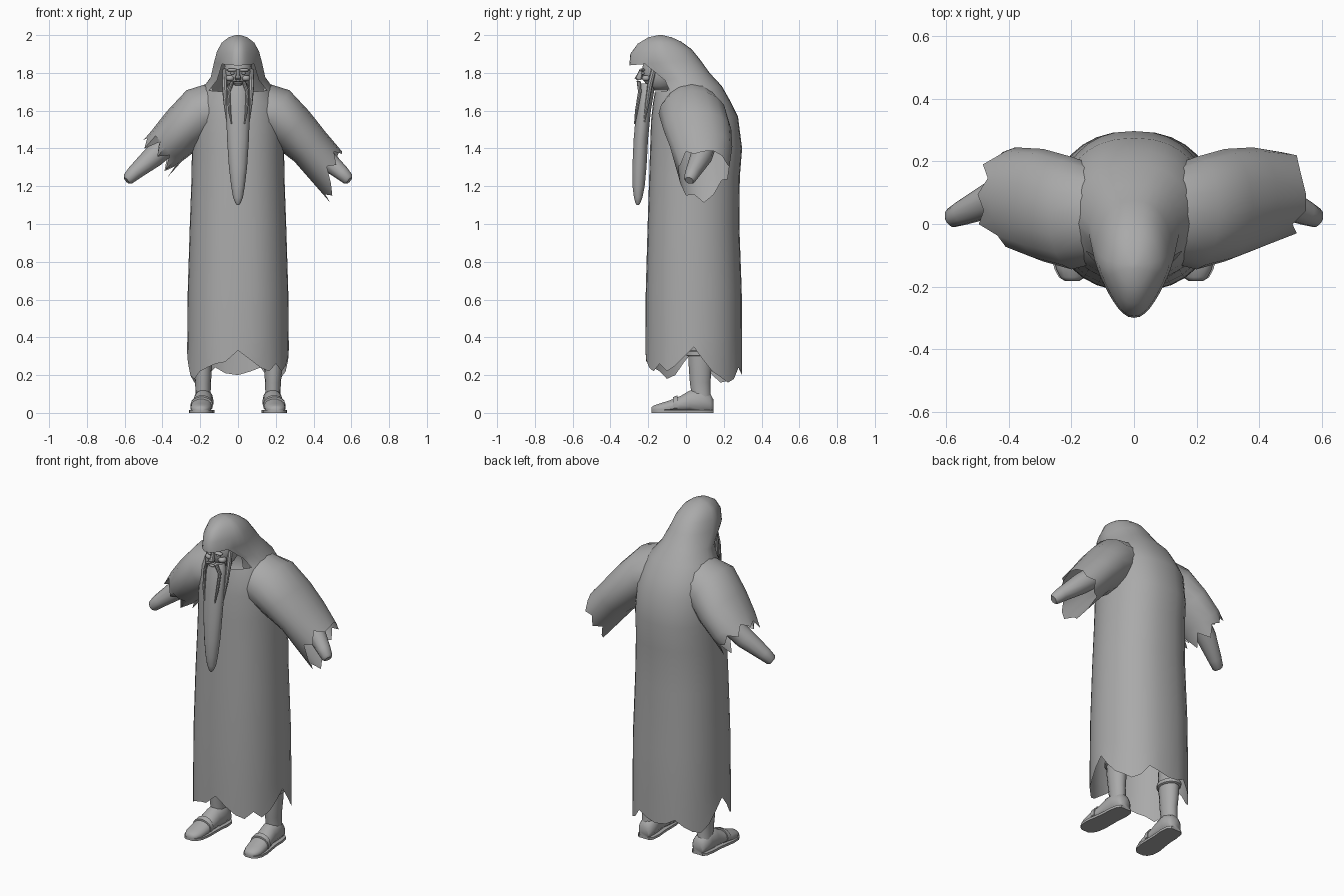
import bpy, bmesh, math
from mathutils import Vector

grey = bpy.data.materials.new("plain grey")
grey.diffuse_color = (0.4, 0.4, 0.4, 1)


def loft(name, rings, cap_start=False, cap_end=False, skip=None, angle=40):
    """Skin a list of equally long point rings; skip(row, column) leaves a hole."""
    bm = bmesh.new()
    rows = [[bm.verts.new(p) for p in r] for r in rings]
    n = len(rows[0])
    for r in range(len(rows) - 1):
        for i in range(n):
            if skip and skip(r, i):
                continue
            j = (i + 1) % n
            bm.faces.new((rows[r][i], rows[r][j], rows[r + 1][j], rows[r + 1][i]))
    if cap_start:
        bm.faces.new(rows[0][::-1])
    if cap_end:
        bm.faces.new(rows[-1])
    bmesh.ops.recalc_face_normals(bm, faces=bm.faces)
    me = bpy.data.meshes.new(name)
    bm.to_mesh(me)
    bm.free()
    me.materials.append(grey)
    me.shade_smooth()
    me.set_sharp_from_angle(angle=math.radians(angle))
    ob = bpy.data.objects.new(name, me)
    bpy.context.collection.objects.link(ob)
    return ob


def oval(c, u, v, n=12):
    """Ring around c spanned by half axes u and v."""
    c, u, v = Vector(c), Vector(u), Vector(v)
    return [c + u * math.cos(2 * math.pi * i / n) + v * math.sin(2 * math.pi * i / n)
            for i in range(n)]


def tube(name, path, n=10, **kw):
    """Round tube through (point, radius) pairs."""
    pts = [Vector(p) for p, r in path]
    d = (pts[-1] - pts[0]).normalized()
    u = d.cross(Vector((0, 1, 0.01))).normalized()
    v = d.cross(u)
    return loft(name, [oval(p, u * r, v * r, n) for p, r in path], True, True, **kw)


def ellipsoid(name, c, r, n=16):
    rings = []
    for k in range(1, n // 2):
        a = math.pi * k / (n // 2)
        z, s = -math.cos(a) * r[2], math.sin(a)
        rings.append(oval((c[0], c[1], c[2] + z), (r[0] * s, 0, 0), (0, r[1] * s, 0), n))
    return loft(name, rings, True, True, angle=60)


# Robe and hood: tilted rings of half width, front y, front z, back y, back z, front taper
SEG = 32


def robe_ring(w, yf, zf, yb, zb, taper):
    ring = []
    for i in range(SEG):
        t = 2 * math.pi * i / SEG
        s, c = math.sin(t), math.cos(t)
        x = w * math.copysign(abs(s) ** 0.85, s) * (1 - taper * max(0, c))
        f = (1 - c) / 2
        ring.append(Vector((x, yf + (yb - yf) * f, zf + (zb - zf) * f)))
    return ring


hem = [.33, .28, .24, .22, .26, .22, .25, .30, .35, .28, .22, .19, .16, .18, .24, .22,
       .20, .21, .24, .20, .17, .16, .20, .27, .33, .27, .20, .18, .22, .24, .26, .27]
profile = [
    (.27, -.215, .25, .297, .25, 0),
    (.268, -.215, .40, .297, .40, 0),
    (.266, -.213, .65, .295, .65, 0),
    (.255, -.203, 1.0, .282, 1.0, 0),
    (.246, -.195, 1.25, .285, 1.25, 0),
    (.244, -.190, 1.4, .297, 1.4, 0),
    (.24, -.185, 1.55, .275, 1.57, 0),
    (.22, -.175, 1.64, .235, 1.65, 0),
    (.19, -.165, 1.70, .19, 1.73, .1),
    (.145, -.180, 1.75, .125, 1.80, .2),
    (.127, -.300, 1.84, .075, 1.87, .4),
    (.112, -.295, 1.90, .03, 1.925, .4),
    (.086, -.255, 1.955, -.025, 1.965, .35),
    (.05, -.20, 1.988, -.075, 1.988, .2),
    (.012, -.145, 2.0, -.125, 2.0, 0),
]
rings = [robe_ring(*p) for p in profile]
for p, z in zip(rings[0], hem):
    p.z = z
loft("hooded_robe", rings, cap_end=True,
     skip=lambda r, i: r in (8, 9) and (i < 5 or i >= SEG - 5))

# Sleeves: x, y, z, depth radius, height radius, height direction; ragged cuffs
sleeve = [
    (.10, .03, 1.60, .15, .155, .3, .95),
    (.20, .035, 1.585, .18, .145, .5, .85),
    (.29, .06, 1.50, .18, .13, .68, .73),
    (.38, .08, 1.41, .165, .115, .7, .7),
]
right_cuff = [.0, .03, .0, -.01, .0, .01, -.03, .03, .0, .08, .13, .10, .15, .10, .02, .05]
left_cuff = [.0, -.03, .01, -.04, .0, -.02, .03, -.05, .01, -.04, .03, -.03, .05, -.02, .04, -.02]
for side, cuff, name, end in ((1, right_cuff, "right", (.47, 1.305)),
                              (-1, left_cuff, "left", (.42, 1.365))):
    rs = [oval((side * x, y, z), (0, ry, 0), (side * dx * rz, 0, dz * rz), 16)
          for x, y, z, ry, rz, dx, dz in sleeve]
    last = oval((side * end[0], .095, end[1]), (0, .135, 0), (side * .08, 0, .08), 16)
    rs.append([p + Vector((side * .66, 0, -.75)) * k for p, k in zip(last, cuff)])
    loft(name + "_sleeve", rs)

    # Forearm tapering to a blunt hand
    tube(name + "_arm", [((side * .34, .11, 1.45), .062), ((side * .45, .08, 1.355), .058),
                         ((side * .55, .035, 1.27), .04), ((side * .583, .02, 1.238), .032),
                         ((side * .59, .017, 1.23), .022)])

    # Leg with rolled cuff
    loft(name + "_leg", [oval((side * x, y, z), (rx, 0, 0), (0, ry, 0), 14) for x, y, z, rx, ry in
                         ((.185, .085, .05, .045, .055), (.185, .08, .10, .04, .052),
                          (.185, .075, .16, .042, .056), (.187, .075, .26, .05, .063),
                          (.187, .075, .40, .055, .068))], True, True)
    loft(name + "_leg_cuff", [oval((side * .187, .075, z), (r, 0, 0), (0, r + .014, 0), 14)
                              for z, r in ((.30, .054), (.305, .062), (.325, .062), (.33, .054))],
         True, True)

    # Foot as sections from heel to toe, with a flat underside
    def foot_ring(y, x, w, h, low=.012):
        ring = oval((side * x, y, h / 2), (w, 0, 0), (0, 0, h / 2), 14)
        for p in ring:
            p.z = max(p.z, low)
            if p.z < h * .4:
                p.x = side * x + (p.x - side * x) * 1.08
        return ring
    shoe = [(.146, .18, .03, .07), (.13, .18, .045, .10), (.08, .182, .052, .13),
            (.02, .186, .05, .12), (-.03, .19, .053, .09), (-.09, .195, .057, .066),
            (-.14, .198, .052, .05), (-.17, .198, .038, .04), (-.183, .198, .02, .03)]
    loft(name + "_foot", [foot_ring(*s) for s in shoe], True, True, angle=50)
    loft(name + "_sandal_strap", [foot_ring(-.045, .191, .058, .094),
                                  foot_ring(-.07, .193, .060, .084)], True, True)
    outline = [(side * (x + k * w * 1.12), y) for k, part in ((1, shoe), (-1, shoe[::-1]))
               for y, x, w, h in part]
    loft(name + "_sole", [[Vector((x, y, z)) for x, y in outline] for z in (0, .014)], True, True)

    # Brow, eye, cheek, moustache and hair lock beside the face
    ellipsoid(name + "_brow", (side * .032, -.232, 1.815), (.03, .016, .009), 10)
    ellipsoid(name + "_eye", (side * .03, -.228, 1.798), (.012, .010, .007), 10)
    ellipsoid(name + "_cheek", (side * .042, -.21, 1.772), (.024, .025, .018), 10)
    tube(name + "_moustache", [((0, -.252, 1.757), .010), ((side * .03, -.250, 1.752), .011),
                               ((side * .05, -.245, 1.70), .009), ((side * .045, -.262, 1.60), .008),
                               ((side * .035, -.272, 1.53), .003)], 8)
    tube(name + "_hair_lock", [((side * .068, -.17, 1.82), .014), ((side * .072, -.19, 1.74), .014),
                               ((side * .066, -.205, 1.64), .011), ((side * .058, -.22, 1.54), .004)], 8)

# Head, nose and lip
ellipsoid("head", (0, -.135, 1.805), (.078, .10, .105))
loft("nose", [oval((0, y, z), (w, 0, 0), (0, d, 0), 8) for y, z, w, d in
              ((-.235, 1.82, .009, .010), (-.245, 1.79, .011, .015),
               (-.252, 1.772, .016, .020), (-.248, 1.762, .012, .012))], True, True)
ellipsoid("lower_lip", (0, -.245, 1.738), (.022, .012, .006), 10)

# Long beard: z, half width, front y, back y
beard = [(1.745, .045, -.242, -.16), (1.72, .06, -.25, -.165), (1.60, .063, -.265, -.185),
         (1.45, .058, -.278, -.20), (1.30, .048, -.285, -.208), (1.20, .036, -.284, -.218),
         (1.14, .026, -.276, -.23), (1.11, .014, -.268, -.242), (1.10, .005, -.26, -.25)]
loft("beard", [oval((0, (f + b) / 2, z), (w, 0, 0), (0, (b - f) / 2, 0), 14)
               for z, w, f, b in beard], True, True)
